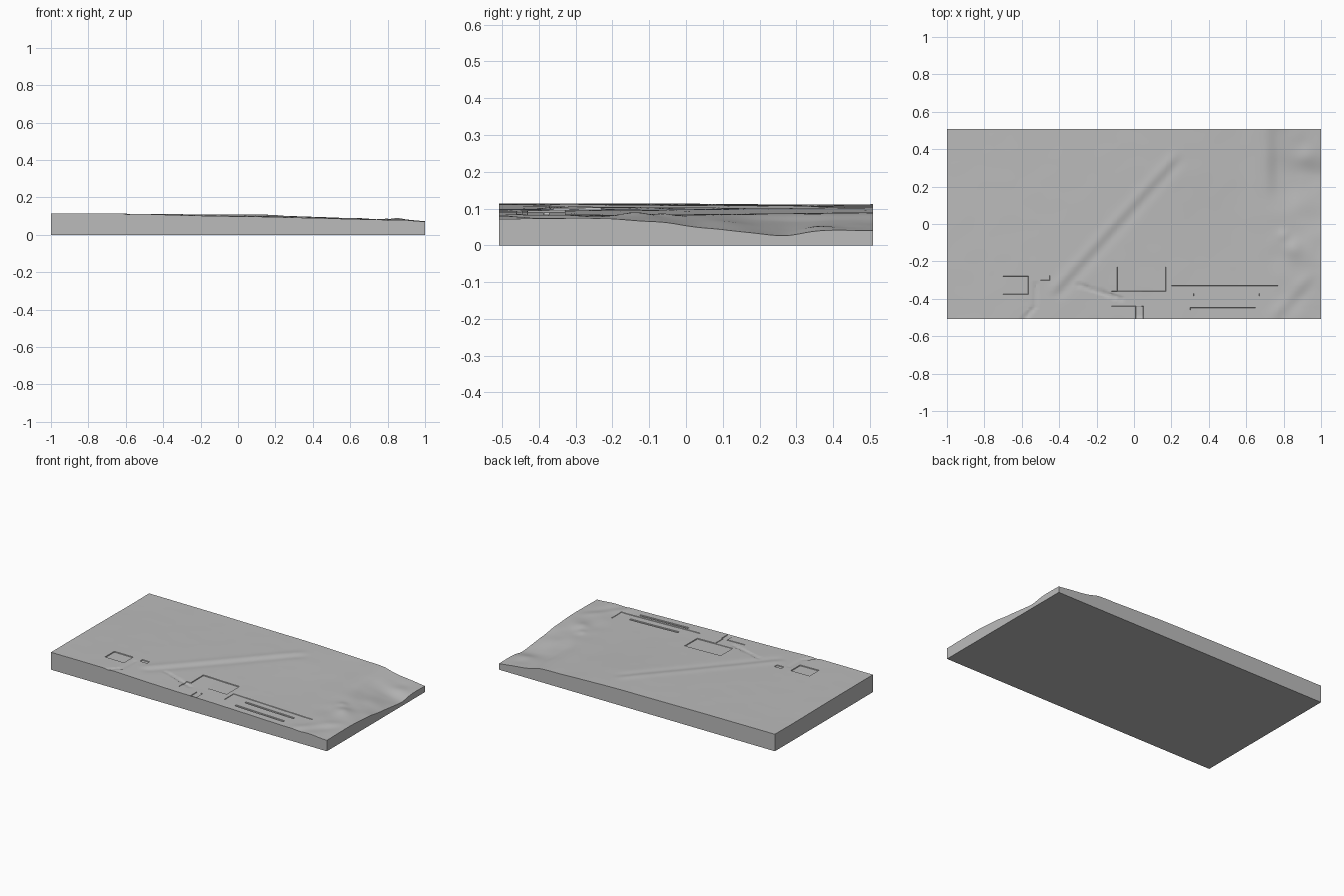
import bpy, bmesh, math
from mathutils import Vector, noise

cube = bpy.data.objects.get("Cube")
if cube:
    bpy.data.objects.remove(cube, do_unlink=True)

HX, HY = 1.0, 0.508

# Broad landform: heights on a coarse lattice
COLS = [-1, -.6, -.2, .2, .55, .7, .77, .88, 1]
ROWS = [-.508, -.2, .05, .26, .37, .508]
LAND = [
    [.114, .113, .102, .095, .086, .082, .081, .078, .072],
    [.114, .112, .105, .096, .085, .082, .081, .079, .072],
    [.113, .111, .107, .099, .086, .084, .080, .066, .048],
    [.111, .110, .107, .103, .088, .084, .064, .045, .027],
    [.111, .110, .107, .103, .089, .085, .065, .050, .040],
    [.112, .110, .107, .103, .091, .086, .070, .053, .040],
]

# Sunken rectangles: x0, x1, y0, y1, depth
PADS = [
    (-.09, .17, -.36, -.23, .005),
    (-.70, -.565, -.375, -.28, .005),
    (-.50, -.45, -.30, -.275, .004),
    (.20, .77, -.43, -.33, .003),
    (.32, .67, -.385, -.372, .004),
    (.30, .65, -.46, -.447, .004),
    (-.12, .04, -.44, -.36, .003),
    (.01, .05, -.508, -.44, .004),
]

# Narrow sunken paths as polylines
PATHS = [
    [(-.59, -.508), (-.527, -.44), (-.525, -.32)],
    [(-.30, -.325), (-.07, -.40)],
]


def hermite(xs, vs, x):
    n = len(xs)
    i = max(k for k in range(n - 1) if k == 0 or xs[k] <= x)

    def slope(k):
        a, b = max(k - 1, 0), min(k + 1, n - 1)
        return (vs[b] - vs[a]) / (xs[b] - xs[a])
    w = xs[i + 1] - xs[i]
    t = (x - xs[i]) / w
    u = 1 - t
    return (vs[i] * (1 + 2 * t) * u * u + slope(i) * w * t * u * u
            + vs[i + 1] * t * t * (3 - 2 * t) - slope(i + 1) * w * t * t * u)


def smooth(a, b, x):
    t = min(max((x - a) / (b - a), 0), 1)
    return t * t * (3 - 2 * t)


def bump(x, y, cx, cy, r, h):
    return h * math.exp(-((x - cx) ** 2 + (y - cy) ** 2) / (r * r))


def bank(x, y, a, b, width, h):
    """Long bank: raised on the left of a-b, lowered on the right."""
    a, d = Vector(a), Vector(b) - Vector(a)
    length = d.length
    d.normalize()
    p = Vector((x, y)) - a
    along = p.dot(d)
    s = (p.x * d.y - p.y * d.x) / width
    fade = smooth(-.03, .05, along) * smooth(-.03, .08, length - along)
    return -h * s * math.exp(-s * s) * fade


def path_distance(x, y):
    p, best = Vector((x, y)), 9
    for path in PATHS:
        for a, b in zip(path, path[1:]):
            a, d = Vector(a), Vector(b) - Vector(a)
            t = min(max((p - a).dot(d) / d.length_squared, 0), 1)
            best = min(best, (p - a - d * t).length)
    return best


def height(x, y):
    z = hermite(ROWS, [hermite(COLS, row, x) for row in LAND], y)
    z += bank(x, y, (-.43, -.38), (.25, .37), .035, .008)
    z += bank(x, y, (.75, -.52), (.97, -.27), .04, .006)
    z += bump(x, y, .85, -.13, .05, .012) + bump(x, y, .80, -.06, .03, .006)
    z += bump(x, y, .90, .10, .06, .005) + bump(x, y, .92, .36, .05, .005)
    rough = .0006 + .003 * smooth(.65, .85, x)
    z += rough * noise.noise(Vector((x * 9, y * 9, 0)))
    z -= .004 * (1 - smooth(.008, .014, path_distance(x, y)))
    sink = [d for x0, x1, y0, y1, d in PADS if x0 < x < x1 and y0 < y < y1]
    return z - sum(sink)


def ticks(half, step, cuts):
    """Even spacing, plus close pairs of lines at each pad edge."""
    n = round(2 * half / step)
    cuts = [c for c in cuts if abs(c) < half - .01]
    even = [-half + 2 * half * i / n for i in range(n + 1)]
    keep = [e for e in even if all(abs(e - c) > .003 for c in cuts)]
    return sorted(set(keep + [c + s for c in cuts for s in (-.0008, .0008)]))


xs = ticks(HX, .0125, {c for p in PADS for c in p[:2]})
ys = ticks(HY, .0125, {c for p in PADS for c in p[2:4]})

# Ground surface with skirt walls and a flat underside
bm = bmesh.new()
grid = [[bm.verts.new((x, y, height(x, y))) for x in xs] for y in ys]
for r0, r1 in zip(grid, grid[1:]):
    for i in range(len(xs) - 1):
        bm.faces.new((r0[i], r0[i + 1], r1[i + 1], r1[i]))
rim = (grid[0][:-1] + [r[-1] for r in grid[:-1]]
       + grid[-1][:0:-1] + [r[0] for r in grid[:0:-1]])
foot = [bm.verts.new((v.co.x, v.co.y, 0)) for v in rim]
for i in range(len(rim)):
    j = (i + 1) % len(rim)
    bm.faces.new((rim[j], rim[i], foot[i], foot[j]))
bm.faces.new(foot[::-1])
bmesh.ops.recalc_face_normals(bm, faces=bm.faces)
mesh = bpy.data.meshes.new("terrain_slab")
bm.to_mesh(mesh)
bm.free()

stone = bpy.data.materials.new("plain_grey")
stone.use_nodes = True
colour = (.5, .5, .5, 1)
stone.diffuse_color = colour
stone.node_tree.nodes["Principled BSDF"].inputs["Base Color"].default_value = colour
mesh.materials.append(stone)

slab = bpy.data.objects.new("terrain_slab", mesh)
bpy.context.collection.objects.link(slab)
bpy.context.view_layer.objects.active = slab
slab.select_set(True)
bpy.ops.object.shade_smooth_by_angle(angle=math.radians(30))
